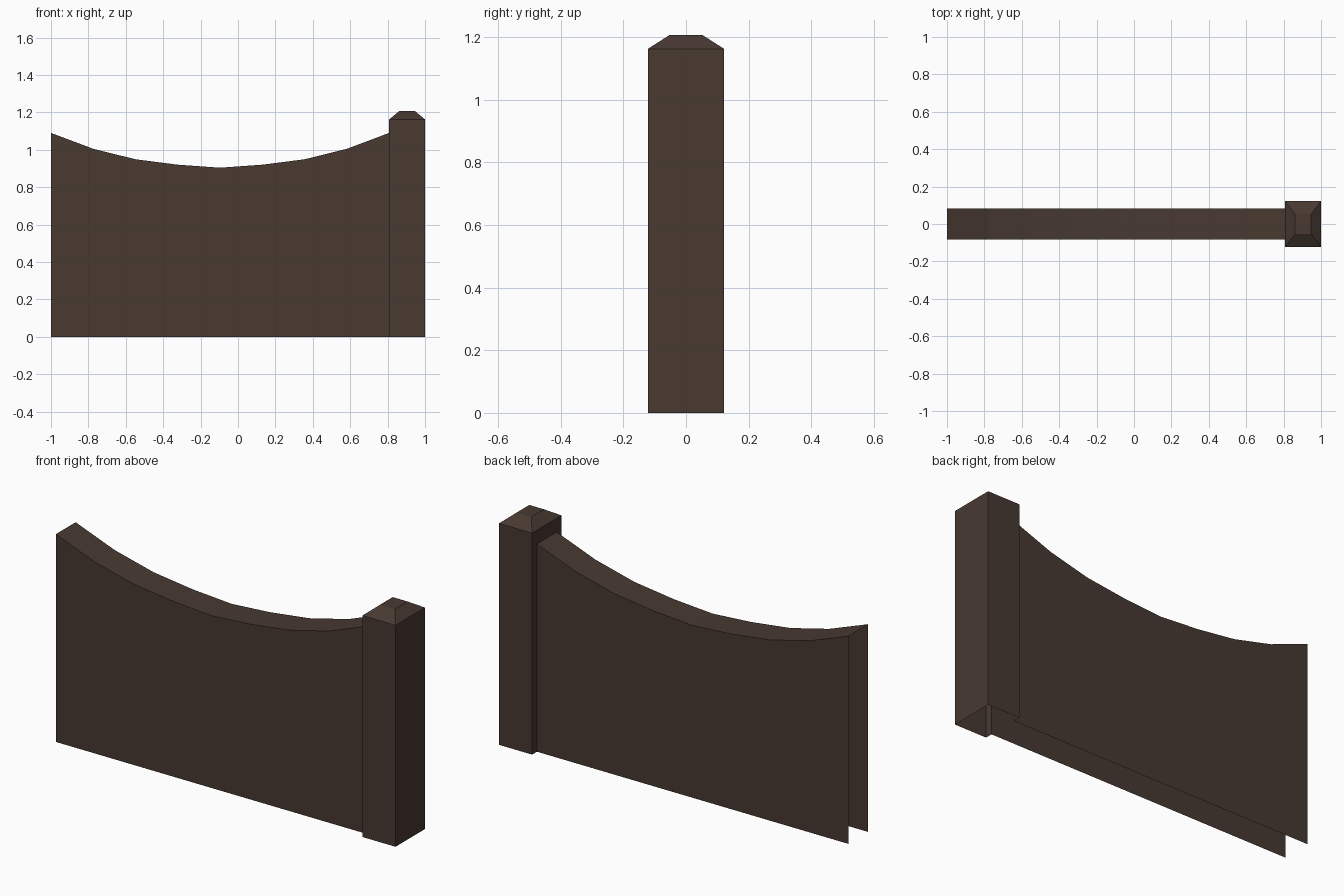
import bpy, bmesh
from mathutils import Vector

if "Cube" in bpy.data.objects:
    bpy.data.objects.remove(bpy.data.objects["Cube"])

mat = bpy.data.materials.new("dark brown")
mat.diffuse_color = (0.065, 0.041, 0.031, 1)
mat.use_nodes = True
mat.node_tree.nodes["Principled BSDF"].inputs["Base Color"].default_value = mat.diffuse_color

X_POST = 0.808      # where the wall meets the post
WALL_Y = 0.082      # half thickness of the wall
WALL_TOP = 1.09     # wall height at its ends


def make_object(name, polygons, centre):
    """Build a flat-shaded shell from polygons, all facing away from centre."""
    bm = bmesh.new()
    for poly in polygons:
        bm.faces.new([bm.verts.new(p) for p in poly])
    bmesh.ops.remove_doubles(bm, verts=bm.verts, dist=0.0005)
    bm.normal_update()
    for f in bm.faces:
        if f.normal.dot(f.calc_center_median() - Vector(centre)) < 0:
            f.normal_flip()
    mesh = bpy.data.meshes.new(name)
    bm.to_mesh(mesh)
    bm.free()
    mesh.materials.append(mat)
    obj = bpy.data.objects.new(name, mesh)
    bpy.context.collection.objects.link(obj)
    return obj


# Wall: sagging top, open at the bottom and at both ends
half = [0.904, 0.920, 0.949, 1.005, WALL_TOP]
heights = half[:0:-1] + half
step = (X_POST + 1) / (len(heights) - 1)
top = [(-1 + i * step, z) for i, z in enumerate(heights)]
wall = []
for (xa, za), (xb, zb) in zip(top, top[1:]):
    wall.append([(xa, -WALL_Y, za), (xb, -WALL_Y, zb), (xb, WALL_Y, zb), (xa, WALL_Y, za)])
outline = [(-1, 0)] + top + [(X_POST, 0)]
for y in (-WALL_Y, WALL_Y):
    wall.append([(x, y, z) for x, z in outline])
make_object("wall", wall, (-0.096, 0, 0.5))


# Post: open-bottomed shaft with a chamfered cap
def ring(x0, x1, y, z):
    return [(x0, -y, z), (x1, -y, z), (x1, y, z), (x0, y, z)]


rings = [ring(X_POST, 1, 0.122, 0),
         ring(X_POST, 1, 0.122, 1.162),
         ring(0.861, 0.947, 0.053, 1.206)]
post = [rings[2]]
for level, (lo, hi) in enumerate(zip(rings, rings[1:])):
    for i in range(4):
        j = (i + 1) % 4
        if level == 0 and i == 3:
            continue            # the wall side is notched below
        post.append([lo[i], lo[j], hi[j], hi[i]])

# Post side facing the wall, with a notch where the wall enters
notched = [(-0.122, 0), (-0.122, 1.162), (0.122, 1.162), (0.122, 0),
           (WALL_Y, 0), (WALL_Y, WALL_TOP), (-WALL_Y, WALL_TOP), (-WALL_Y, 0)]
post.append([(X_POST, y, z) for y, z in notched])
make_object("post", post, (0.904, 0, 0.6))
